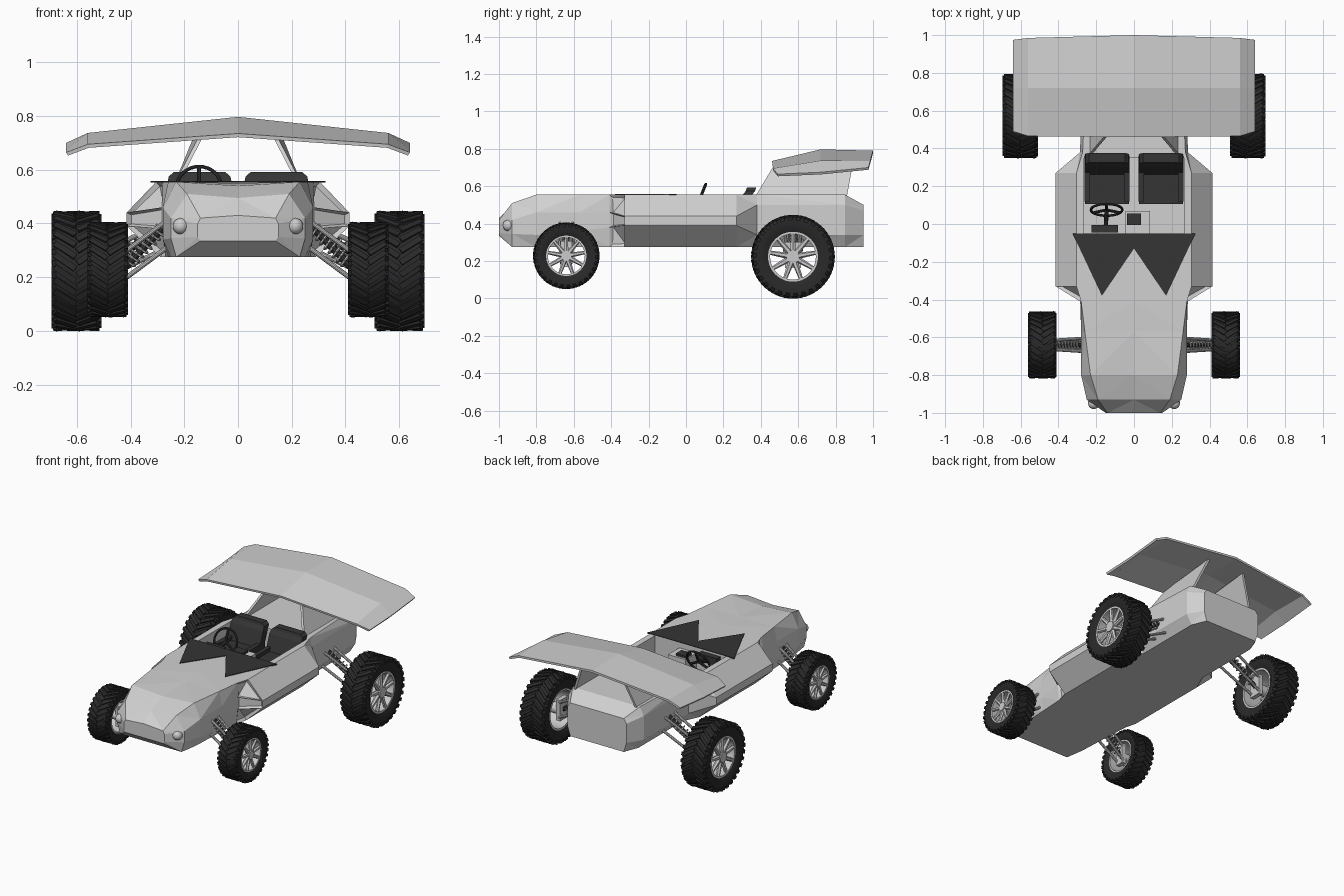
import bpy, bmesh, math
from mathutils import Matrix, Vector

old = bpy.data.objects.get("Cube")
if old:
    bpy.data.objects.remove(old, do_unlink=True)


def material(name, value):
    m = bpy.data.materials.new(name)
    m.use_nodes = True
    m.diffuse_color = (value, value, value, 1)
    m.node_tree.nodes["Principled BSDF"].inputs["Base Color"].default_value = (value, value, value, 1)
    return m


PAINT = material("light_grey_paint", 0.64)
METAL = material("pale_metal", 0.6)
RUBBER = material("black_rubber", 0.022)
DARK = material("dark_trim", 0.035)


def finish(name, bm, mat, smooth=False):
    bmesh.ops.recalc_face_normals(bm, faces=bm.faces)
    me = bpy.data.meshes.new(name)
    bm.to_mesh(me)
    bm.free()
    ob = bpy.data.objects.new(name, me)
    bpy.context.collection.objects.link(ob)
    me.materials.append(mat)
    if smooth:
        bpy.ops.object.select_all(action='DESELECT')
        ob.select_set(True)
        bpy.context.view_layer.objects.active = ob
        bpy.ops.object.shade_smooth_by_angle(angle=math.radians(35))
    return ob


def loft(bm, rings, loop=False):
    """Skin a row of closed rings; cap the ends, or join last to first."""
    rows = [[bm.verts.new(p) for p in ring] for ring in rings]
    for a, b in zip(rows, rows[1:] + rows[:1] if loop else rows[1:]):
        for i in range(len(a)):
            j = (i + 1) % len(a)
            bm.faces.new((a[i], a[j], b[j], b[i]))
    if not loop:
        bm.faces.new(rows[0])
        bm.faces.new(rows[-1])


def box(bm, centre, size, turn=Matrix()):
    bmesh.ops.create_cube(bm, size=1, matrix=Matrix.Translation(centre) @ turn @ Matrix.Diagonal((*size, 1)))


def rod(bm, a, b, r, r2=None, sides=10):
    a, b = Vector(a), Vector(b)
    turn = (b - a).to_track_quat('Z', 'Y').to_matrix().to_4x4()
    bmesh.ops.create_cone(bm, cap_ends=True, segments=sides, radius1=r, radius2=r if r2 is None else r2,
                          depth=(b - a).length, matrix=Matrix.Translation((a + b) / 2) @ turn)


def lathe(bm, profile, centre, segs=48):
    """Spin a closed (x, radius) profile about the wheel axis."""
    rings = []
    for k in range(segs):
        t = math.tau * k / segs
        rings.append([Vector(centre) + Vector((x, r * math.sin(t), r * math.cos(t))) for x, r in profile])
    loft(bm, rings, loop=True)


# Body: y, centre height, then top edge, upper side, lower side, bottom edge (x, z)
POD = ((.305, .555), (.415, .44), (.415, .39), (.29, .275))
SECTIONS = [
    (-1.0, .43, (.14, .42), (.15, .40), (.15, .35), (.14, .335)),
    (-.93, .495, (.19, .51), (.25, .42), (.25, .345), (.23, .275)),
    (-.8, .54, (.23, .555), (.28, .46), (.28, .34), (.25, .275)),
    (-.57, .55, (.26, .555), (.28, .46), (.28, .36), (.26, .275)),
    (-.41, .555, (.28, .555), (.285, .46), (.285, .38), (.27, .275)),
    (-.33, .555, *POD),
    (.27, .555, *POD),
    (.38, .555, (.272, .555), (.285, .5), (.285, .34), (.24, .275)),
    (.85, .555, (.25, .555), (.28, .5), (.28, .34), (.24, .275)),
    (.95, .5, (.2, .5), (.22, .47), (.22, .34), (.2, .275)),
]
bm = bmesh.new()
rings = []
for y, zc, *side in SECTIONS:
    right = [(x, y, z) for x, z in side]
    left = [(-x, y, z) for x, z in reversed(side)]
    rings.append([(0, y, zc)] + right + [(0, y, side[-1][1])] + left)
loft(bm, rings)
bmesh.ops.recalc_face_normals(bm, faces=bm.faces)
# Sunken intakes on the pod fronts
intakes = [f for f in bm.faces if -.40 < f.calc_center_median().y < -.34
           and abs(f.calc_center_median().x) > .3 and f.normal.y < -.3]
bmesh.ops.inset_individual(bm, faces=intakes, thickness=.012, depth=-.02)
bmesh.ops.triangulate(bm, faces=bm.faces)
body = finish("body", bm, PAINT)

# Cockpit opening
bm = bmesh.new()
box(bm, (0, .15, .48), (.53, .4, .3))
cutter = finish("cockpit_cutter", bm, PAINT)
cutter.hide_render = True
cutter.hide_set(True)
cut = body.modifiers.new("cockpit", 'BOOLEAN')
cut.operation = 'DIFFERENCE'
cut.solver = 'EXACT'
cut.object = cutter

# Zigzag dark panel on the hood
bm = bmesh.new()
outline = [(-.325, -.05), (-.17, -.38), (0, -.13), (.17, -.38), (.325, -.05)]
loft(bm, [[(x, y, z) for x, y in outline] for z in (.552, .559)])
finish("windscreen_panel", bm, DARK)

# Seats
for side, name in ((-1, "right"), (1, "left")):
    bm = bmesh.new()
    x = side * .143
    box(bm, (x, .2, .4), (.235, .19, .1))
    for s in (-1, 1):
        box(bm, (x + s * .105, .22, .45), (.03, .2, .05))
    loft(bm, [[(x + sx * w, y + sy * .025, z) for sx, sy in ((-1, -1), (1, -1), (1, 1), (-1, 1))]
              for w, y, z in ((.118, .27, .4), (.12, .325, .55), (.115, .345, .575), (.095, .35, .592))])
    finish(name + "_seat", bm, DARK)

# Console, instruments and steering wheel
bm = bmesh.new()
box(bm, (.02, .01, .42), (.13, .12, .2))
finish("console", bm, PAINT)
bm = bmesh.new()
box(bm, (0, .025, .525), (.075, .06, .02))
box(bm, (-.155, -.025, .52), (.14, .04, .05))
finish("instruments", bm, DARK)
wheel_centre = Vector((-.145, .075, .535))
tilt = Matrix.Translation(wheel_centre) @ Matrix.Rotation(math.radians(68), 4, 'X')
bm = bmesh.new()
rings = []
for k in range(32):
    t = math.tau * k / 32
    rings.append([tilt @ Vector(((.083 + .007 * math.cos(u)) * math.cos(t), (.083 + .007 * math.cos(u)) * math.sin(t),
                                 .007 * math.sin(u))) for u in (math.tau * i / 8 for i in range(8))])
loft(bm, rings, loop=True)
for a in (90, 210, 330):
    t = math.radians(a)
    rod(bm, wheel_centre, tilt @ Vector((.08 * math.cos(t), .08 * math.sin(t), 0)), .008)
rod(bm, wheel_centre, (-.15, -.03, .5), .012)
finish("steering_wheel", bm, DARK, True)

# Headlights
bm = bmesh.new()
for s in (-1, 1):
    rod(bm, (s * .21, -.9, .39), (s * .213, -.95, .39), .03, sides=20)
    bmesh.ops.create_uvsphere(bm, u_segments=20, v_segments=10, radius=.03,
                              matrix=Matrix.Translation((s * .213, -.95, .39)))
finish("headlights", bm, METAL, True)

# Rear wing with drooping ends
half = [[(0, .46, .735), (0, .72, .797), (0, 1, .79)],
        [(.56, .465, .695), (.56, .72, .737), (.56, .985, .735)],
        [(.64, .49, .665), (.64, .72, .675), (.64, .975, .7)]]
bm = bmesh.new()
for s in (-1, 1):
    grid = [[bm.verts.new((s * x, y, z)) for x, y, z in row] for row in half]
    for a, b in zip(grid, grid[1:]):
        for i in range(2):
            bm.faces.new((a[i], b[i], b[i + 1], a[i + 1]))
bmesh.ops.remove_doubles(bm, verts=bm.verts, dist=.001)
wing = finish("rear_wing", bm, PAINT)
thick = wing.modifiers.new("thickness", 'SOLIDIFY')
thick.thickness = .014
thick.offset = -1 if wing.data.polygons[0].normal.z > 0 else 1

# Wing supports
bm = bmesh.new()
for s in (-1, 1):
    loft(bm, [[(s * (x + d), y, z) for x, y, z in
               ((.23, .37, .545), (.23, .86, .545), (.14, .9, .765), (.14, .475, .72))] for d in (-.008, .008)])
finish("wing_supports", bm, PAINT)


def make_wheel(name, side, cx, cy, cz, w, R, rim):
    centre = Vector((side * cx, cy, cz))
    h = w / 2
    # Tyre with chevron tread
    bm = bmesh.new()
    lathe(bm, [(-h * .8, rim), (-h * .98, rim * 1.25), (-h * .98, R * .88), (-h * .82, R * .96), (h * .82, R * .96),
               (h * .98, R * .88), (h * .98, rim * 1.25), (h * .8, rim)], centre)
    count = 30
    for k in range(count):
        for s in (-1, 1):
            spin = Matrix.Translation(centre) @ Matrix.Rotation(math.tau * (k + s * .25) / count, 4, 'X')
            tread = spin @ Matrix.Translation((s * h * .45, 0, R * .965)) @ Matrix.Rotation(s * .6, 4, 'Z')
            bmesh.ops.create_cube(bm, size=1, matrix=tread @ Matrix.Diagonal((h, R * .1, R * .06, 1)))
            shoulder = spin @ Matrix.Translation((s * h * .9, R * .08, R * .9))
            bmesh.ops.create_cube(bm, size=1, matrix=shoulder @ Matrix.Diagonal((h * .2, R * .1, R * .1, 1)))
    finish(name + "_tyre", bm, RUBBER, True)
    # Rim, spokes and hub
    bm = bmesh.new()
    lathe(bm, [(-h * .82, rim * .94), (-h * .82, rim * 1.03), (h * .82, rim * 1.03), (h * .82, rim * .94)], centre)
    face = centre + Vector((side * h * .62, 0, 0))
    for k in range(9):
        t = math.tau * k / 9
        out = Vector((side * h * .1, math.sin(t) * rim * .97, math.cos(t) * rim * .97))
        rod(bm, face, face + out, rim * .14, rim * .085, 6)
    rod(bm, centre - Vector((side * h * .9, 0, 0)), face + Vector((side * h * .25, 0, 0)), rim * .27, sides=20)
    finish(name + "_rim", bm, METAL, True)


def make_suspension(name, side, cy, cz, inner, outer, spread):
    bm = bmesh.new()
    # Upper and lower arms in pairs, joined at the upright
    for z_in, z_out in ((.41, cz + .06), (.31, cz - .04)):
        for d in (-1, 1):
            rod(bm, (side * inner, cy + d * spread, z_in), (side * outer, cy + d * spread * .7, z_out), .009)
    box(bm, (side * outer, cy, cz + .01), (.03, spread * 1.7, .14))
    # Coil spring
    a, b = Vector((side * inner, cy, .4)), Vector((side * outer, cy, cz))
    turn = (b - a).to_track_quat('Z', 'Y').to_matrix()
    n, turns = 64, 8
    path = [a.lerp(b, .1 + .75 * i / n) + turn @ Vector((.024 * math.cos(math.tau * turns * i / n),
                                                         .024 * math.sin(math.tau * turns * i / n), 0))
            for i in range(n + 1)]
    for p, q in zip(path, path[1:]):
        rod(bm, p, q, .005, sides=5)
    finish(name + "_suspension", bm, METAL, True)
    bm = bmesh.new()
    rod(bm, a, b, .014)
    finish(name + "_damper", bm, DARK, True)


for side, label in ((-1, "right"), (1, "left")):
    make_wheel("front_" + label, side, .485, -.64, .228, .15, .177, .105)
    make_wheel("rear_" + label, side, .602, .572, .223, .186, .223, .13)
    make_suspension("front_" + label, side, -.64, .228, .265, .43, .035)
    make_suspension("rear_" + label, side, .572, .223, .265, .525, .05)
